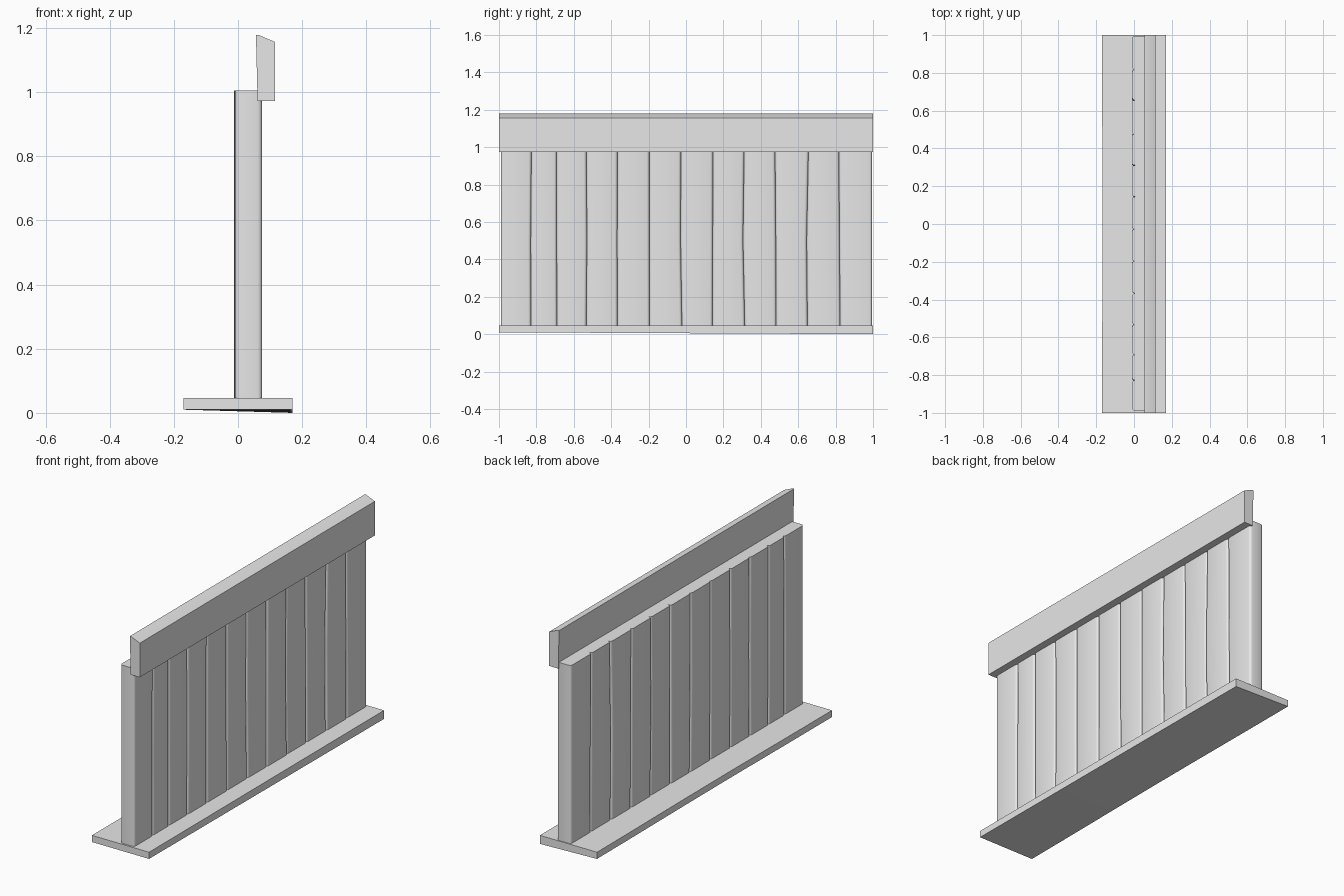
import bpy, bmesh, math, random

if "Cube" in bpy.data.objects:
    bpy.data.objects.remove(bpy.data.objects["Cube"], do_unlink=True)
random.seed(4)

grey = bpy.data.materials.new("plain grey")
grey.use_nodes = True
grey.diffuse_color = (0.8, 0.8, 0.8, 1)
grey.node_tree.nodes["Principled BSDF"].inputs["Base Color"].default_value = (0.8, 0.8, 0.8, 1)


def loft(name, rings, angle=40):
    """Skin a list of matching closed rings and cap both ends."""
    bm = bmesh.new()
    loops = [[bm.verts.new(p) for p in ring] for ring in rings]
    for a, b in zip(loops, loops[1:]):
        for i in range(len(a)):
            j = (i + 1) % len(a)
            bm.faces.new((a[i], a[j], b[j], b[i]))
    bm.faces.new(loops[0])
    bm.faces.new(loops[-1])
    bmesh.ops.recalc_face_normals(bm, faces=bm.faces)
    mesh = bpy.data.meshes.new(name)
    bm.to_mesh(mesh)
    bm.free()
    mesh.materials.append(grey)
    mesh.polygons.foreach_set("use_smooth", [True] * len(mesh.polygons))
    mesh.set_sharp_from_angle(angle=math.radians(angle))
    obj = bpy.data.objects.new(name, mesh)
    bpy.context.collection.objects.link(obj)
    return obj


def rounded_ring(x0, x1, y0, y1, z, r, steps=3):
    """Rounded rectangle lying at height z."""
    ring = []
    corners = [(x1 - r, y1 - r), (x0 + r, y1 - r), (x0 + r, y0 + r), (x1 - r, y0 + r)]
    for k, (cx, cy) in enumerate(corners):
        for s in range(steps + 1):
            a = math.pi / 2 * (k + s / steps)
            ring.append((cx + r * math.cos(a), cy + r * math.sin(a), z))
    return ring


# Base board, flat on top with a slightly twisted underside
base = []
for i in range(9):
    t = i / 8
    y = -1 + 2 * t
    left = -0.17 + 0.004 * math.sin(math.pi * t) ** 2
    base.append([(left, y, 0.01), (0.17, y, 0.01 * (1 - t)),
                 (0.17, y, 0.046), (left, y, 0.046)])
loft("base_board", base)

# Row of upright planks, slightly uneven, with rounded edges
joints = [-0.99, -0.825, -0.695, -0.53, -0.363, -0.2, -0.025,
          0.14, 0.31, 0.48, 0.65, 0.82, 0.995]
heights = (0.03, 0.5, 1.005)
lean = [[y + random.uniform(-0.006, 0.006) * (0 < n < len(joints) - 1) for _ in heights]
        for n, y in enumerate(joints)]
for n in range(len(joints) - 1):
    shift = random.uniform(-0.002, 0.002)
    rings = [rounded_ring(-0.01 + shift, 0.074 + shift, lean[n][k], lean[n + 1][k], z, 0.014)
             for k, z in enumerate(heights)]
    loft(f"plank_{n + 1}", rings)

# Top rail along one side, with a sloping upper face
profile = [(0.061, 0.973), (0.115, 0.973), (0.115, 1.157), (0.063, 1.179), (0.056, 1.179)]
loft("top_rail", [[(x, y, z) for x, z in profile] for y in (-1, 0, 1)])
